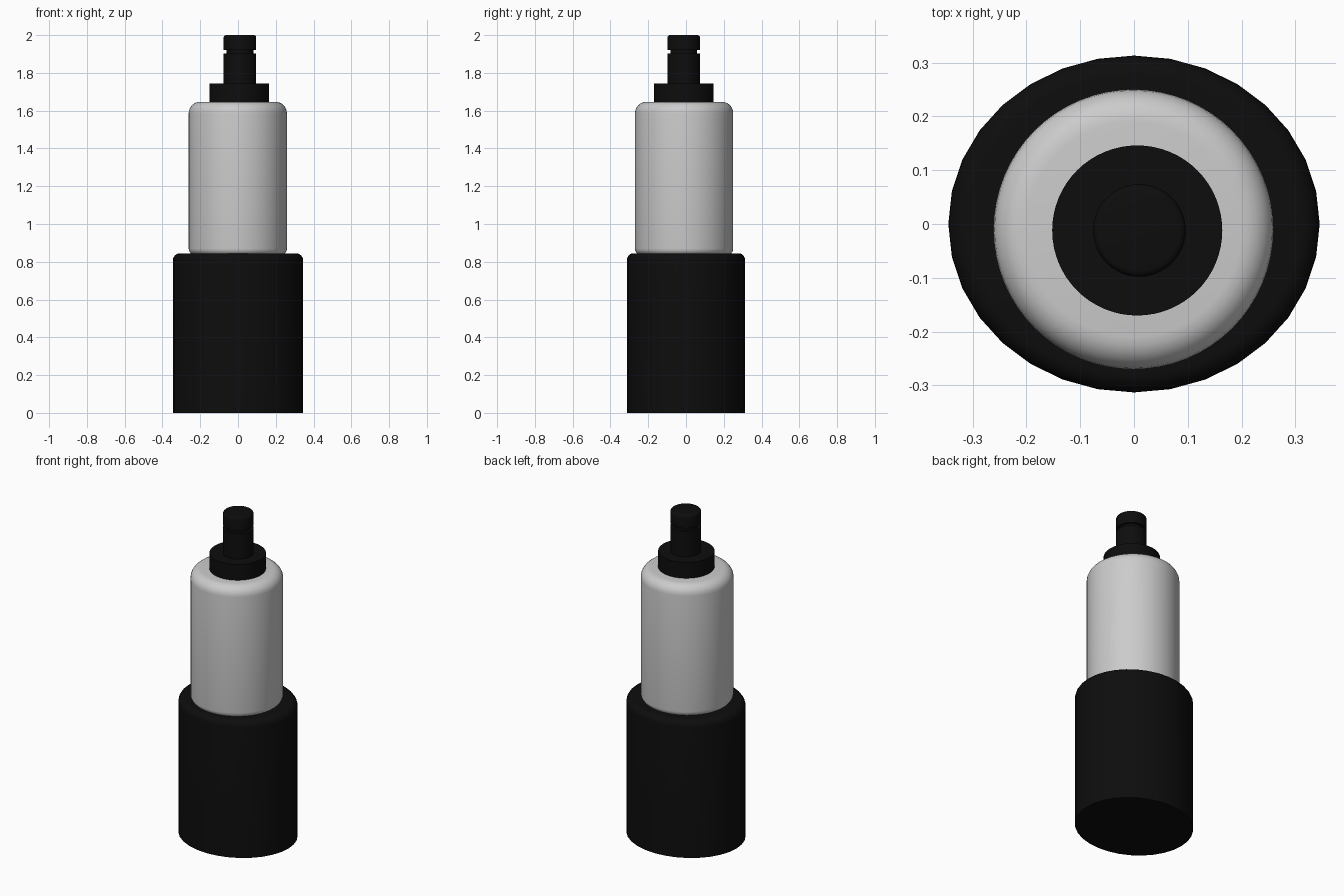
import bpy, bmesh, math

if "Cube" in bpy.data.objects:
    bpy.data.objects.remove(bpy.data.objects["Cube"])

def material(name, rgb):
    m = bpy.data.materials.new(name)
    m.diffuse_color = (*rgb, 1)
    m.use_nodes = True
    m.node_tree.nodes["Principled BSDF"].inputs["Base Color"].default_value = m.diffuse_color
    return m

black = material("black plastic", (0.004, 0.004, 0.004))
grey = material("light grey plastic", (0.6, 0.6, 0.6))

def lathe(name, profile, center, sides, mat, squash=1.0):
    """Closed solid turned from (radius, z) points, listed bottom to top."""
    bm = bmesh.new()
    rings = [[bm.verts.new((r * math.cos(2 * math.pi * i / sides),
                            r * squash * math.sin(2 * math.pi * i / sides), z))
              for i in range(sides)] for r, z in profile]
    for a, b in zip(rings, rings[1:]):
        for i in range(sides):
            j = (i + 1) % sides
            bm.faces.new((a[i], a[j], b[j], b[i]))
    bm.faces.new(rings[0][::-1])
    bm.faces.new(rings[-1])
    me = bpy.data.meshes.new(name)
    bm.to_mesh(me)
    bm.free()
    me.materials.append(mat)
    ob = bpy.data.objects.new(name, me)
    ob.location = (*center, 0)
    bpy.context.collection.objects.link(ob)
    bpy.ops.object.select_all(action='DESELECT')
    ob.select_set(True)
    bpy.context.view_layer.objects.active = ob
    bpy.ops.object.shade_smooth_by_angle(angle=math.radians(35))
    return ob

def rounded(r, z, rad, top=True, steps=6):
    """Quarter-round corner points, ordered bottom to top."""
    pts = []
    for k in range(steps + 1):
        a = math.pi / 2 * k / steps
        if top:
            pts.append((r - rad + rad * math.cos(a), z - rad + rad * math.sin(a)))
        else:
            pts.append((r - rad + rad * math.sin(a), z + rad - rad * math.cos(a)))
    return pts

# Oval base with rounded upper rim
lathe("base", [(0.345, 0)] + rounded(0.345, 0.845, 0.038), (0, 0), 32, black, 0.907)

# Pale upper body, rounded at both ends
lathe("body", rounded(0.26, 0.835, 0.035, top=False) + rounded(0.26, 1.647, 0.06),
      (-0.001, -0.01), 64, grey)

# Collar on top of the body
lathe("collar", [(0.158, 1.64), (0.158, 1.745)], (0.006, -0.012), 64, black)

# Nozzle with a groove below its cap
lathe("nozzle", [(0.086, 1.74), (0.086, 1.902), (0.071, 1.902), (0.071, 1.921),
                 (0.086, 1.921)] + rounded(0.086, 2.0, 0.012, steps=3),
      (0.01, -0.012), 48, black)
